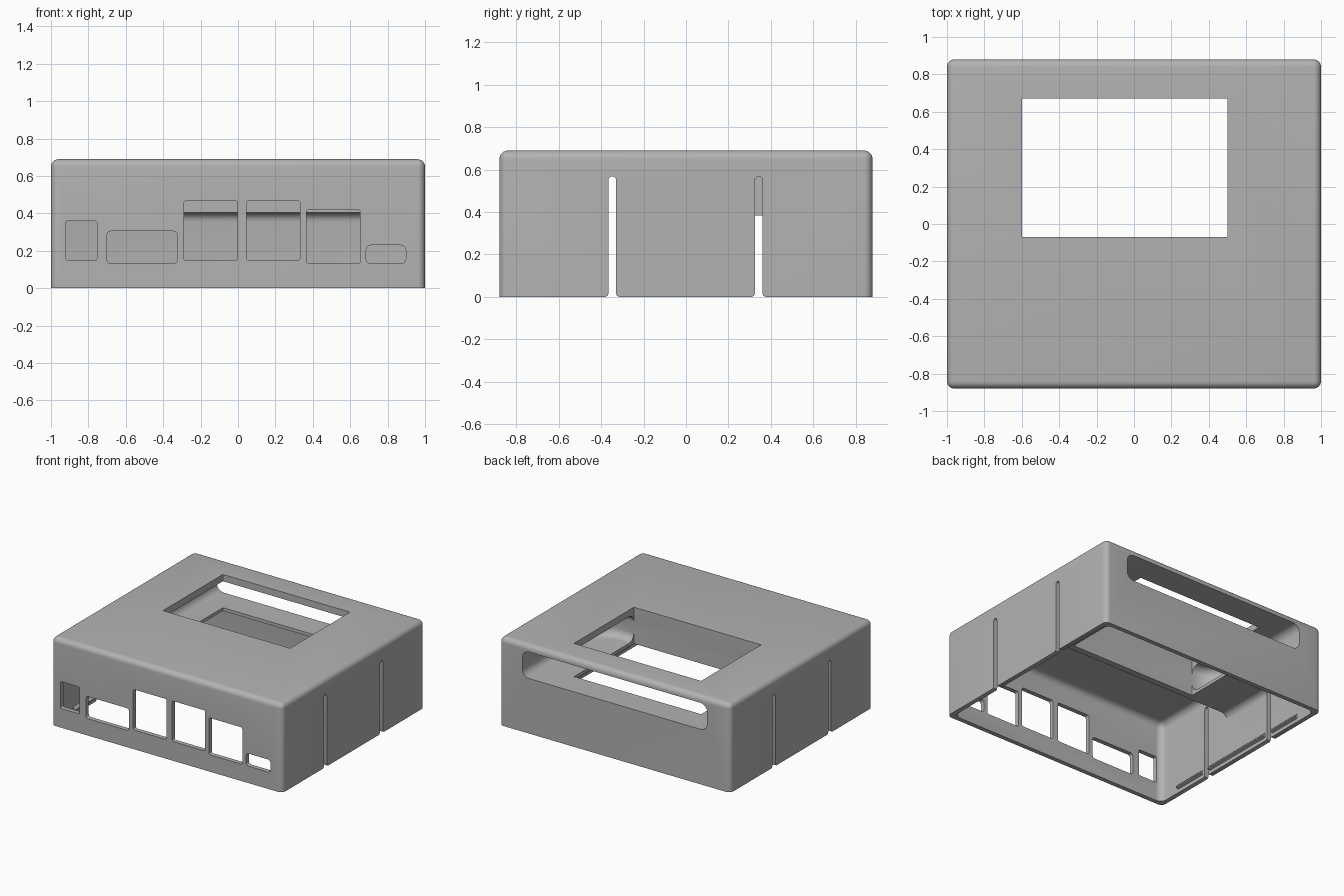
import bpy, bmesh, math

if "Cube" in bpy.data.objects:
    bpy.data.objects.remove(bpy.data.objects["Cube"])

grey = bpy.data.materials.new("mid grey plastic")
grey.diffuse_color = (0.45, 0.45, 0.45, 1)
grey.use_nodes = True
grey.node_tree.nodes["Principled BSDF"].inputs["Base Color"].default_value = grey.diffuse_color


def add_object(name, bm):
    bmesh.ops.recalc_face_normals(bm, faces=bm.faces)
    mesh = bpy.data.meshes.new(name)
    bm.to_mesh(mesh)
    bm.free()
    mesh.materials.append(grey)
    ob = bpy.data.objects.new(name, mesh)
    bpy.context.collection.objects.link(ob)
    return ob


def box(name, lo, hi, passes=()):
    """Box with rounded edges; each pass is (edge test, radius, segments)."""
    bm = bmesh.new()
    bmesh.ops.create_cube(bm, size=1)
    for v in bm.verts:
        for i in range(3):
            v.co[i] = lo[i] if v.co[i] < 0 else hi[i]
    for test, radius, segs in passes:
        edges = [e for e in bm.edges if test(e.verts[0].co, e.verts[1].co)]
        bmesh.ops.bevel(bm, geom=edges, offset=radius, segments=segs,
                        profile=0.5, affect='EDGES', clamp_overlap=False)
    return add_object(name, bm)


def prism_x(name, points, x0, x1):
    """Extrude a (y, z) outline along x."""
    bm = bmesh.new()
    face = bm.faces.new([bm.verts.new((x0, y, z)) for y, z in points])
    new = bmesh.ops.extrude_face_region(bm, geom=[face])["geom"]
    bmesh.ops.translate(bm, vec=(x1 - x0, 0, 0),
                        verts=[v for v in new if isinstance(v, bmesh.types.BMVert)])
    return add_object(name, bm)


def combine(target, other, op):
    mod = target.modifiers.new(op.lower(), 'BOOLEAN')
    mod.operation, mod.solver, mod.object = op, 'EXACT', other
    bpy.context.view_layer.objects.active = target
    bpy.ops.object.modifier_apply(modifier=mod.name)
    bpy.data.objects.remove(other)


def upright(a, b):
    return abs(a.z - b.z) > 0.1


def along_y(a, b):
    return abs(a.y - b.y) > 0.05 and abs(a.x - b.x) < 1e-4


def not_bottom(a, b):
    return max(a.z, b.z) > 0


X, Y, H = 1.0, 0.88, 0.69      # half width, half depth, height
T = 0.035                      # wall thickness
SHELF = 0.405                  # underside of the screen tray

# Outer shell with softened top and corner edges
case = box("case_shell", (-X, -Y, 0), (X, Y, H), [(not_bottom, 0.04, 6)])

# Hollow interior: tall bay behind the ports, lower bay under the screen tray
cutters = [
    box("front_bay", (-X + T, -Y + T, -0.2), (X - T, -0.12, 0.64),
        [(lambda a, b: not_bottom(a, b) and min(a.y, b.y) < -0.2, 0.05, 6)]),
    box("rear_bay", (-X + T, -0.5, -0.2), (X - T, Y - T, SHELF),
        [(lambda a, b: not_bottom(a, b) and max(a.y, b.y) > 0, 0.05, 6)]),
]

# Screen tray that opens through the back wall
cutters.append(box("screen_tray", (-0.8, -0.07, 0.43), (0.8, 1.3, 0.637), [
    (lambda a, b: upright(a, b) and a.y < 0, 0.2, 10),
    (lambda a, b: not upright(a, b) and min(a.y, b.y) < 1.2, 0.06, 6)]))

# Screen window through the top and the tray floor
cutters.append(box("screen_window", (-0.6, -0.07, 0.38), (0.5, 0.67, 1)))

# Connector ports: x range, z range, corner radius
ports = [(-0.92, -0.755, 0.15, 0.36, 0.008), (-0.70, -0.325, 0.132, 0.305, 0.02),
         (-0.29, -0.003, 0.15, 0.467, 0.012), (0.045, 0.332, 0.15, 0.467, 0.012),
         (0.365, 0.653, 0.132, 0.42, 0.012), (0.685, 0.897, 0.132, 0.23, 0.025)]
for x0, x1, z0, z1, r in ports:
    cutters.append(box("port", (x0, -1.1, z0), (x1, -0.8, z1), [
        (lambda a, b: abs(a.y - b.y) > 0.1, r, 4)]))

# Flex slots in both side walls, round on top and flared at the bottom
for yc in (-0.348, 0.343):
    half = 0.018
    arc = [(yc + half * math.cos(t * math.pi / 8),
            0.55 + half * math.sin(t * math.pi / 8)) for t in range(9)]
    outline = ([(yc - half - 0.014, -0.1), (yc + half + 0.014, -0.1),
                (yc + half + 0.014, 0), (yc + half + 0.004, 0.005), (yc + half, 0.016)]
               + arc + [(yc - half, 0.016), (yc - half - 0.004, 0.005),
                        (yc - half - 0.014, 0)])
    for side in (-1, 1):
        cutters.append(prism_x("flex_slot", outline, side * 0.955, side * 1.1))

for cutter in cutters:
    combine(case, cutter, 'DIFFERENCE')

# Snap ridges inside the side walls
for y0, y1 in ((-0.66, -0.39), (-0.31, 0.305), (0.385, 0.66)):
    for side in (-1, 1):
        bm = bmesh.new()
        wall, tip = side * 0.975, side * 0.945
        face = bm.faces.new([bm.verts.new((x, y0, z)) for x, z in
                             ((wall, 0.025), (tip, 0.035), (tip, 0.045), (wall, 0.075))])
        new = bmesh.ops.extrude_face_region(bm, geom=[face])["geom"]
        bmesh.ops.translate(bm, vec=(0, y1 - y0, 0),
                            verts=[v for v in new if isinstance(v, bmesh.types.BMVert)])
        combine(case, add_object("snap_ridge", bm), 'UNION')

# Smooth fillets, crisp corners
bpy.ops.object.select_all(action='DESELECT')
case.select_set(True)
bpy.context.view_layer.objects.active = case
bpy.ops.object.shade_smooth_by_angle(angle=math.radians(30))
